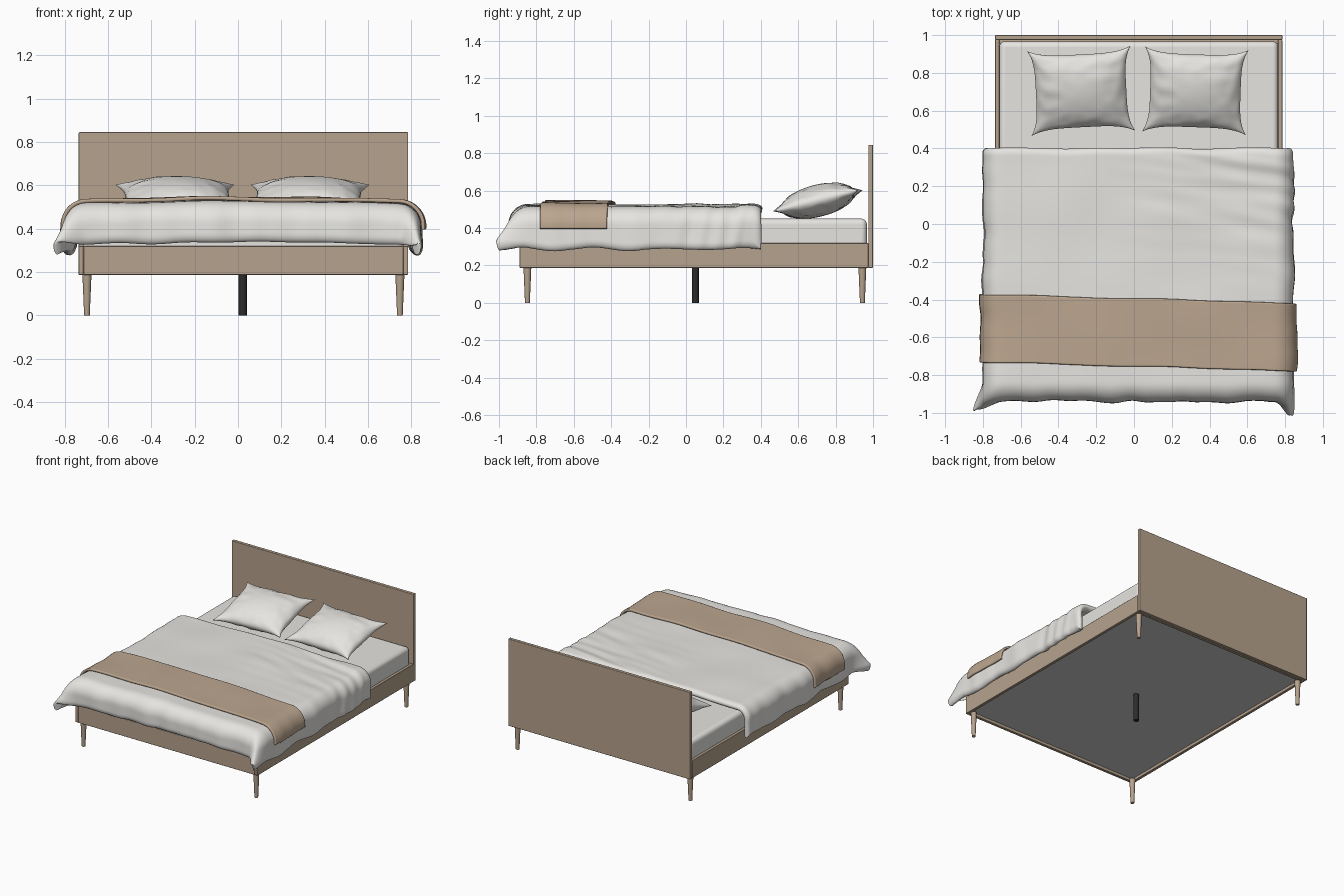
import bpy, bmesh, math
from mathutils import Vector, Matrix, noise

if "Cube" in bpy.data.objects:
    bpy.data.objects.remove(bpy.data.objects["Cube"], do_unlink=True)

parts = []


def material(name, rgb):
    m = bpy.data.materials.new(name)
    m.use_nodes = True
    m.diffuse_color = (*rgb, 1)
    m.node_tree.nodes["Principled BSDF"].inputs["Base Color"].default_value = (*rgb, 1)
    return m


wood = material("oak wood", (0.47, 0.365, 0.27))
linen = material("white linen", (0.79, 0.78, 0.75))
wool = material("tan wool", (0.5, 0.38, 0.275))
base_grey = material("light grey base", (0.62, 0.62, 0.62))
black = material("black metal", (0.025, 0.025, 0.025))


def finish(name, bm, mat, bevel=0, segments=2):
    bmesh.ops.recalc_face_normals(bm, faces=bm.faces)
    mesh = bpy.data.meshes.new(name)
    bm.to_mesh(mesh)
    bm.free()
    ob = bpy.data.objects.new(name, mesh)
    bpy.context.collection.objects.link(ob)
    mesh.materials.append(mat)
    if bevel:
        mod = ob.modifiers.new("Bevel", "BEVEL")
        mod.width, mod.segments = bevel, segments
    parts.append(ob)
    return ob


def box(name, lo, hi, mat, bevel=0.003, segments=2):
    lo, hi = Vector(lo), Vector(hi)
    bm = bmesh.new()
    bmesh.ops.create_cube(bm, size=1, matrix=Matrix.Translation((lo + hi) / 2) @ Matrix.Diagonal((*(hi - lo), 1)))
    return finish(name, bm, mat, bevel, segments)


def leg(name, x, y, r_low, r_high, top, mat):
    bm = bmesh.new()
    bmesh.ops.create_cone(bm, cap_ends=True, segments=24, radius1=r_low, radius2=r_high,
                          depth=top, matrix=Matrix.Translation((x, y, top / 2)))
    return finish(name, bm, mat)


def cushion(name, nu, nv, point, mat):
    """Closed soft shell: an upper and a lower grid that meet along the border."""
    bm = bmesh.new()
    ease = lambda i, n: math.sin(math.pi * (i / n - 0.5))
    for side in (1, -1):
        grid = [[bm.verts.new(point(ease(i, nu), ease(j, nv), side)) for j in range(nv + 1)]
                for i in range(nu + 1)]
        for i in range(nu):
            for j in range(nv):
                bm.faces.new((grid[i][j], grid[i + 1][j], grid[i + 1][j + 1], grid[i][j + 1]))
    bmesh.ops.remove_doubles(bm, verts=bm.verts, dist=0.0001)
    return finish(name, bm, mat)


def wave(x, y, z=0):
    return noise.noise(Vector((x, y, z)))


def lerp(a, b, t):
    return a + (b - a) * (t + 1) / 2


# Bed frame
LEFT, RIGHT, FOOT, HEAD = 0.785, -0.735, -0.89, 0.975
LOW, HIGH, T = 0.187, 0.32, 0.022
box("headboard", (RIGHT, HEAD, LOW), (LEFT, 1.0, 0.845), wood)
box("left_rail", (LEFT - T, FOOT, LOW), (LEFT, HEAD, HIGH), wood)
box("right_rail", (RIGHT, FOOT, LOW), (RIGHT + T, HEAD, HIGH), wood)
box("foot_rail", (RIGHT + T, FOOT, LOW), (LEFT - T, FOOT + T, HIGH), wood)
box("head_rail", (RIGHT + T, HEAD - T, LOW), (LEFT - T, HEAD, HIGH), wood)
box("base_panel", (RIGHT + T, FOOT + T, LOW + 0.022), (LEFT - T, HEAD - T, LOW + 0.04), base_grey, 0)

# Legs
for end, y in (("front", FOOT + 0.042), ("back", HEAD - 0.032)):
    for side, x in (("left", LEFT - 0.038), ("right", RIGHT + 0.038)):
        leg(f"{end}_{side}_leg", x, y, 0.013, 0.021, LOW + 0.003, wood)
leg("centre_leg", 0.022, 0.05, 0.019, 0.019, LOW + 0.025, black)

# Mattress
box("mattress", (RIGHT + T, FOOT + T, LOW + 0.04), (LEFT - T, HEAD - 0.008, 0.45), linen, 0.03, 5)

# Shared drape: flat on top, rolling over the sides and the foot
X0, X1, Y0, TOP, ROLL = -0.70, 0.742, -0.84, 0.512, 0.10


def drape(a, b, off):
    dx, dy = max(a - X1, X0 - a, 0), max(Y0 - b, 0)
    r = max(dx, dy)
    ang = math.atan2(dy, dx) if r else 0
    ex = math.cos(ang) * (1 if a > 0 else -1)
    ey = -math.sin(ang)
    bend = min(r / ROLL, math.pi / 2)
    hang = max(r - ROLL * math.pi / 2, 0)
    out = ROLL * math.sin(bend) + 0.04 * hang
    drop = ROLL * (1 - math.cos(bend)) + hang
    # billowing corner folds
    billow = math.sin(2 * ang) ** 2 * min(1, r / 0.24) ** 2
    flare_x, flare_y = (0.02, -0.105) if a > 0 else (-0.075, -0.085)
    x, y = min(max(a, X0), X1), max(b, Y0)
    # soft wrinkles, strongest towards the left of the head end
    creased = max(0, min(1, 1.3 * x + 0.2)) * max(0, min(1, 1.6 * (y + 0.35)))
    wrinkle = 0.008 * wave(3 * a, 3 * b) + 0.018 * creased * wave(2.5 * a + 2 * b, 13 * b + 2 * a, 4)
    wrinkle += 0.012 * min(1, r / 0.15) * wave(9 * x, 9 * y, 2)
    off += wrinkle
    crown = 0.014 * (1 - (x / 0.8) ** 2)
    return Vector((x + ex * (out + off * math.sin(bend)) + flare_x * billow,
                   y + ey * (out + off * math.sin(bend)) + flare_y * billow,
                   TOP + crown - drop + off * math.cos(bend)))


def swell(distance, radius):
    k = max(0, 1 - distance / radius)
    return math.sqrt(max(0, 1 - k * k))


# Duvet
def duvet_point(u, v, side):
    a = lerp(X0 - 0.285, X1 + 0.285, u)
    b = lerp(Y0 - 0.245, 0.402, v)
    edge = min(a - X0 + 0.285, X1 + 0.285 - a, b - Y0 + 0.245, 0.402 - b)
    half = 0.026
    wobble = 0.012 * wave(4 * a, 1) * (v + 1) / 2 + 0.02 * wave(4 * a, 7) * (1 - v) / 2
    sway = 0.02 * u ** 3 * wave(5 * b, 3)
    return drape(a + sway, b + wobble, -half + side * half * swell(edge, 0.04))


cushion("duvet", 120, 100, duvet_point, linen)


# Throw blanket, laid slightly askew across the foot
def throw_point(u, v, side):
    a = lerp(X0 - 0.195, X1 + 0.175, u)
    b = lerp(-0.755, -0.395, v) - 0.025 * u + 0.008 * wave(3 * a, 5)
    edge = min(1 - abs(u), (1 - abs(v)) * 0.25)
    return drape(a, b, 0.011 + side * 0.009 * swell(edge, 0.008))


cushion("throw_blanket", 100, 36, throw_point, wool)


# Pillows with pinched corners
def pillow_point(u, v, side):
    x = 0.275 * u * (1 - 0.13 * (1 - v ** 4))
    y = 0.232 * v * (1 - 0.15 * (1 - u ** 4))
    body = ((1 - u * u) * (1 - v * v)) ** 0.5
    crease = 1 + 0.25 * wave(4 * u, 4 * v, side) * max(abs(u), abs(v)) ** 2
    return Vector((x, y, side * 0.086 * body * crease))


for name, x, spin in (("right_pillow", -0.28, 3), ("left_pillow", 0.325, -2)):
    pillow = cushion(name, 36, 32, pillow_point, linen)
    pillow.location = (x, 0.705, 0.546)
    pillow.rotation_euler = (math.radians(14), 0, math.radians(spin))

# Smooth shading with crisp edges
bpy.ops.object.select_all(action="DESELECT")
for ob in parts:
    ob.select_set(True)
bpy.context.view_layer.objects.active = parts[0]
bpy.ops.object.shade_smooth_by_angle(angle=math.radians(40))
